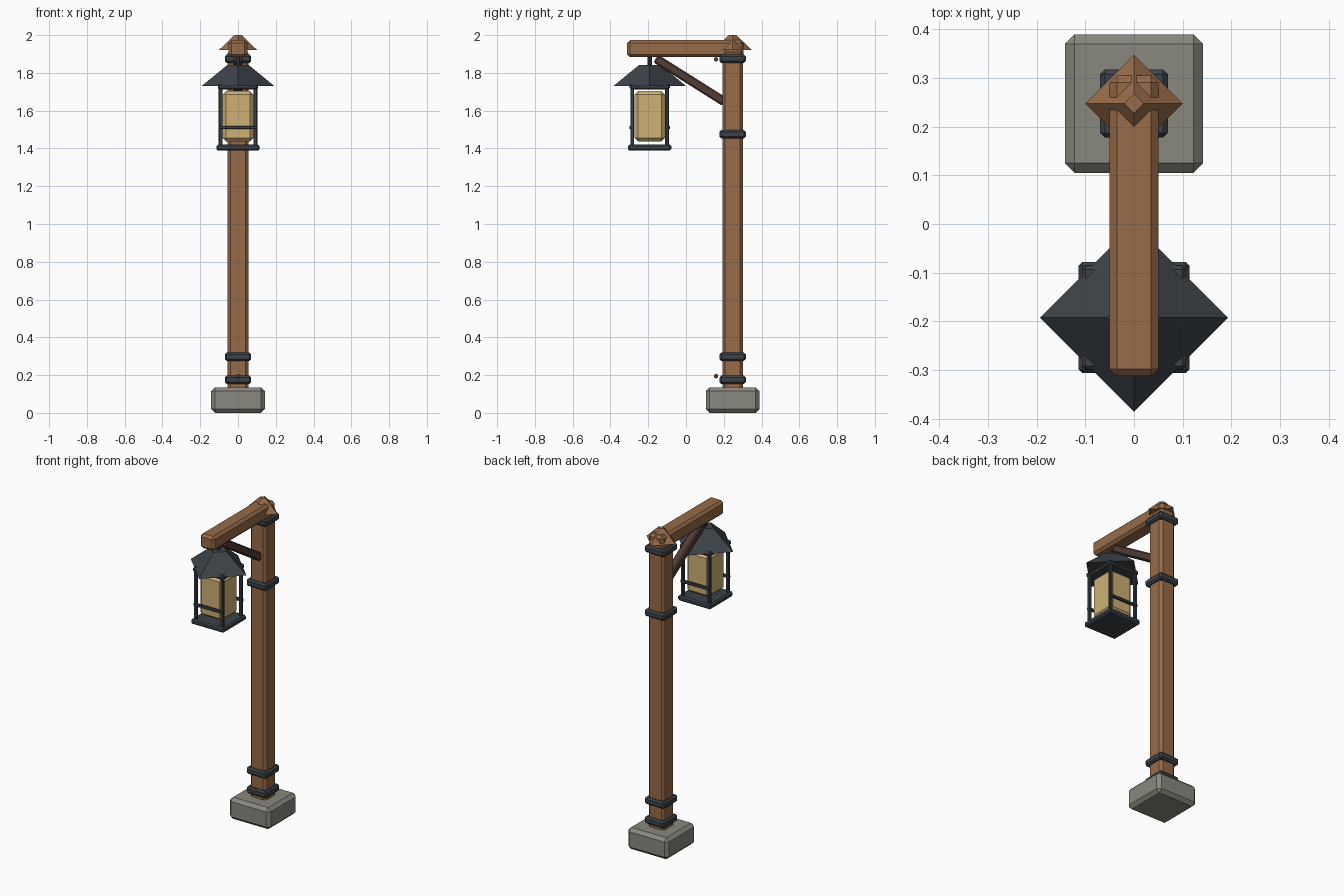
import bpy, bmesh, math
from mathutils import Matrix

if "Cube" in bpy.data.objects:
    bpy.data.objects.remove(bpy.data.objects["Cube"])


def mat(name, rgb):
    m = bpy.data.materials.new(name)
    m.diffuse_color = (*rgb, 1)
    m.use_nodes = True
    m.node_tree.nodes["Principled BSDF"].inputs["Base Color"].default_value = m.diffuse_color
    return m


WOOD = mat("warm wood", (0.31, 0.145, 0.065))
DARK = mat("dark wood", (0.085, 0.045, 0.035))
IRON = mat("dark iron", (0.046, 0.055, 0.066))
STONE = mat("grey stone", (0.25, 0.25, 0.215))
GLASS = mat("amber glass", (0.62, 0.44, 0.175))

POST_Y = 0.247      # post axis
LAMP_Y = -0.192     # lantern axis


def finish(bm, name, material):
    me = bpy.data.meshes.new(name)
    bm.to_mesh(me)
    bm.free()
    me.materials.append(material)
    ob = bpy.data.objects.new(name, me)
    bpy.context.collection.objects.link(ob)
    return ob


def box(name, lo, hi, material, bevel=0.0, tilt=0.0):
    """Chamfered box between two corners, optionally tilted about x."""
    bm = bmesh.new()
    bmesh.ops.create_cube(bm, size=1)
    bmesh.ops.scale(bm, vec=[b - a for a, b in zip(lo, hi)], verts=bm.verts)
    if bevel:
        bmesh.ops.bevel(bm, geom=bm.edges[:], offset=bevel, segments=1,
                        profile=0.5, affect='EDGES')
    ob = finish(bm, name, material)
    ob.location = [(a + b) / 2 for a, b in zip(lo, hi)]
    ob.rotation_euler.x = tilt
    return ob


def block(name, y, half, z0, z1, material, bevel):
    """Square block centred on x = 0."""
    return box(name, (-half, y - half, z0), (half, y + half, z1), material, bevel)


def frustum(name, y, r0, r1, z0, z1, material, sides=4):
    bm = bmesh.new()
    bmesh.ops.create_cone(bm, cap_ends=True, segments=sides, radius1=r0,
                          radius2=r1, depth=z1 - z0)
    ob = finish(bm, name, material)
    ob.location = (0, y, (z0 + z1) / 2)
    return ob


# Footing, post and iron bands
block("stone_base", POST_Y, 0.142, 0.0, 0.135, STONE, 0.02)
block("post", POST_Y, 0.055, 0.10, 1.92, WOOD, 0.015)
for i, z in enumerate((0.175, 0.297, 1.475, 1.875)):
    block(f"iron_band_{i + 1}", POST_Y, 0.07, z - 0.022, z + 0.022, IRON, 0.01)

# Arm, diamond cap and diagonal brace
box("arm", (-0.05, -0.312, 1.883), (0.05, 0.305, 1.973), WOOD, 0.015)
frustum("post_cap", POST_Y, 0.1, 0.02, 1.922, 2.0, WOOD)
y0, z0, y1, z1 = -0.16, 1.876, 0.205, 1.646
mid_y, mid_z, half = (y0 + y1) / 2, (z0 + z1) / 2, math.hypot(y1 - y0, z1 - z0) / 2
box("brace", (-0.025, mid_y - half, mid_z - 0.024), (0.025, mid_y + half, mid_z + 0.024),
    DARK, 0.008, math.atan2(z1 - z0, y1 - y0))

# Small pegs in front of the post
for i, z in enumerate((0.195, 1.872)):
    bm = bmesh.new()
    bmesh.ops.create_icosphere(bm, subdivisions=1, radius=0.013,
                               matrix=Matrix.Translation((0, 0.159, z)))
    finish(bm, f"peg_{i + 1}", WOOD)

# Lantern: hanger, roof, plates and glass
frustum("hanger", LAMP_Y, 0.011, 0.011, 1.83, 1.89, IRON, 8)
frustum("lantern_roof", LAMP_Y, 0.193, 0.055, 1.73, 1.843, IRON)
block("lantern_top_plate", LAMP_Y, 0.107, 1.713, 1.742, IRON, 0.008)
block("lantern_bottom_plate", LAMP_Y, 0.114, 1.388, 1.42, IRON, 0.008)
block("lantern_glass", LAMP_Y, 0.081, 1.438, 1.703, GLASS, 0.018)

# Lantern corner bars, then front and back cross bars
for sy in (-1, 1):
    side = "front" if sy < 0 else "back"
    for sx in (-1, 1):
        cx, cy = sx * 0.092, LAMP_Y + sy * 0.097
        cy = LAMP_Y + sy * 0.092
        box(f"corner_bar_{side}_{'left' if sx < 0 else 'right'}",
            (cx - 0.01, cy - 0.01, 1.41), (cx + 0.01, cy + 0.01, 1.72), IRON, 0.004)
    cy = LAMP_Y + sy * 0.1
    box(f"cross_bar_{side}", (-0.1, cy - 0.008, 1.502), (0.1, cy + 0.008, 1.52),
        IRON, 0.003)
